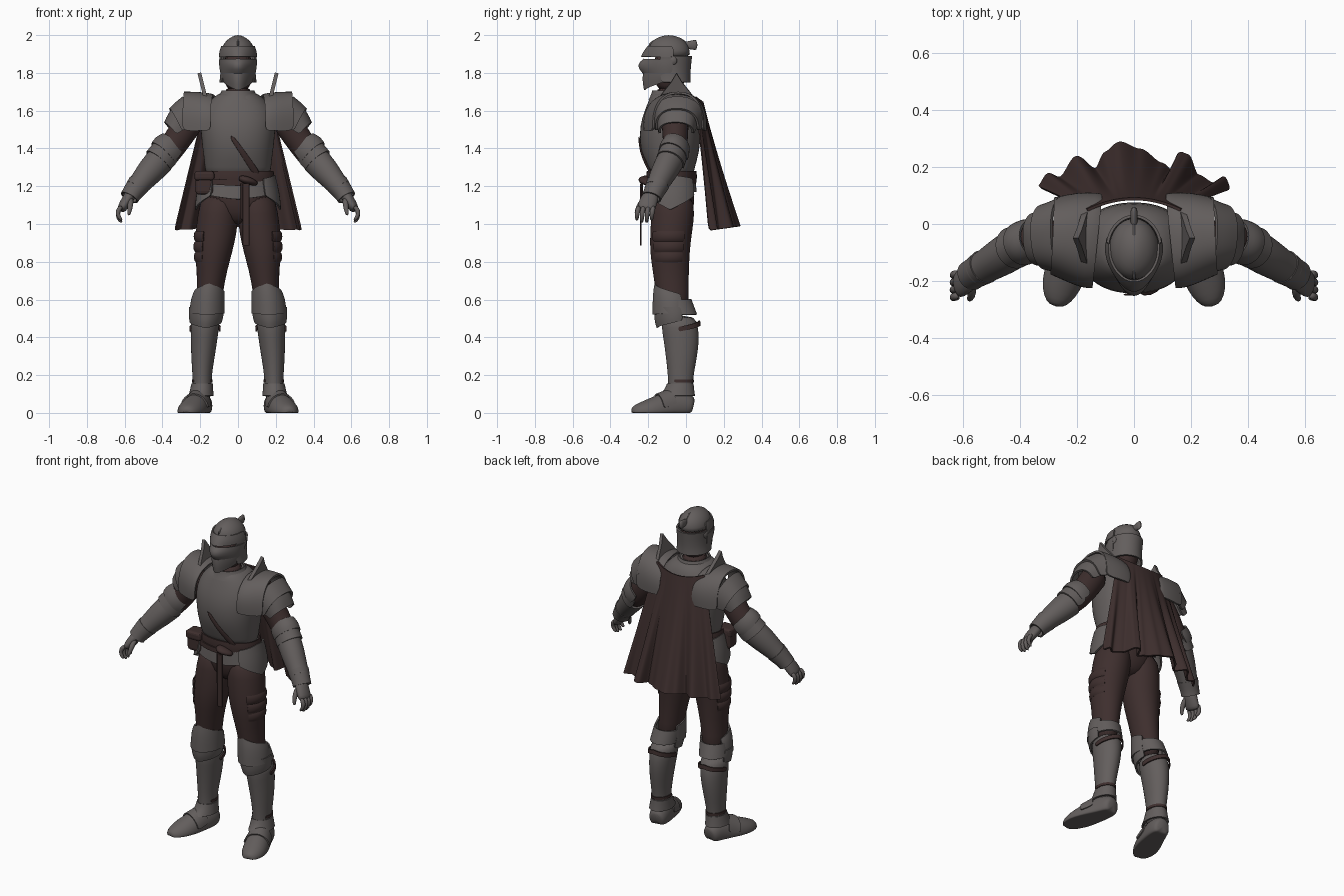
import bpy, bmesh, math
from mathutils import Vector


def material(name, rgb):
    m = bpy.data.materials.new(name)
    m.diffuse_color = (*rgb, 1)
    return m


STEEL = material("dark steel", (0.125, 0.112, 0.109))
CLOTH = material("dark brown cloth", (0.048, 0.028, 0.027))


def skin(name, rows, mat, closed=True, cap=True, thick=0.0, smooth=1):
    """Join rows of points into a smooth surface."""
    bm = bmesh.new()
    vs = [[bm.verts.new(p) for p in r] for r in rows]
    n = len(rows[0])
    for a, b in zip(vs, vs[1:]):
        for i in range(n if closed else n - 1):
            j = (i + 1) % n
            bm.faces.new((a[i], a[j], b[j], b[i]))
    if closed and cap and not thick:
        bm.faces.new(vs[0][::-1])
        bm.faces.new(vs[-1])
    bmesh.ops.recalc_face_normals(bm, faces=bm.faces[:])
    for f in bm.faces:
        f.smooth = True
    me = bpy.data.meshes.new(name)
    bm.to_mesh(me)
    bm.free()
    me.materials.append(mat)
    ob = bpy.data.objects.new(name, me)
    bpy.context.collection.objects.link(ob)
    if smooth:
        m = ob.modifiers.new("round", 'SUBSURF')
        m.levels = m.render_levels = smooth
    if thick:
        m = ob.modifiers.new("thickness", 'SOLIDIFY')
        m.thickness, m.offset = thick, 0
        m = ob.modifiers.new("edges", 'EDGE_SPLIT')
        m.split_angle = math.radians(45)
    return ob


def arc_points(arc, n):
    full = abs(arc[1] - arc[0]) >= 360
    for i in range(n if full else n + 1):
        f = i / n
        yield f, math.radians(arc[0] + f * (arc[1] - arc[0]))


def powr(v, p):
    return math.copysign(abs(v) ** p, v)


def loft(name, secs, mat, arc=(-180, 180), s=1, thick=0.0, p=1.0, n=24):
    """Horizontal rings (x, y, z, rx, ry, beak, dip); angle 0 faces the front."""
    rows = []
    for sec in secs:
        x, y, z, rx, ry, beak, dip = (tuple(sec) + (0, 0))[:7]
        rows.append([(s * (x + rx * powr(math.sin(t), p)),
                      y - ry * powr(math.cos(t), p) - beak * max(0, math.cos(t)) ** 5,
                      z + dip * (1 - abs(2 * f - 1))) for f, t in arc_points(arc, n)])
    return skin(name, rows, mat, arc[1] - arc[0] >= 360, True, thick)


def tube(name, secs, mat, s=1, ref=(0, 0, 1), arc=(-180, 180), thick=0.0, p=1.0, n=16, floor=None):
    """Rings (x, y, z, side radius, up radius) square to a path."""
    c = [Vector(q[:3]) for q in secs]
    rows = []
    for k, q in enumerate(secs):
        d = (c[min(k + 1, len(c) - 1)] - c[max(k - 1, 0)]).normalized()
        r = Vector(ref)
        u = (r - d * r.dot(d)).normalized()
        v = d.cross(u)
        pts = [c[k] + v * q[3] * powr(math.sin(t), p) + u * q[4] * powr(math.cos(t), p)
               for f, t in arc_points(arc, n)]
        rows.append([(s * w.x, w.y, w.z if floor is None else max(floor, w.z)) for w in pts])
    return skin(name, rows, mat, arc[1] - arc[0] >= 360, True, thick)


def box(name, loc, size, mat, bevel):
    bpy.ops.mesh.primitive_cube_add(size=1, location=loc)
    ob = bpy.context.object
    ob.name = name
    ob.scale = size
    bpy.ops.object.transform_apply(location=False, rotation=False, scale=True)
    ob.data.materials.append(mat)
    m = ob.modifiers.new("bevel", 'BEVEL')
    m.width, m.segments = bevel, 3


# Helmet: skull, back, brow, visor, chin guard, crest
loft("helmet_core", [(0, -.085, 1.70, .055, .06), (0, -.085, 1.76, .075, .085),
                     (0, -.085, 1.92, .085, .1)], CLOTH)
loft("helmet_skull", [(0, -.085, 1.875, .093, .112), (0, -.088, 1.92, .089, .11),
                      (0, -.092, 1.955, .077, .1), (0, -.092, 1.985, .048, .068),
                      (0, -.092, 2.0, .012, .018)], STEEL)
loft("helmet_back", [(0, -.08, 1.75, .094, .1), (0, -.083, 1.80, .086, .1),
                     (0, -.085, 1.89, .094, .113)], STEEL, arc=(60, 300), thick=.01)
loft("helmet_brow", [(0, -.085, 1.885, .098, .118, .032), (0, -.086, 1.91, .096, .118, .02),
                     (0, -.088, 1.94, .086, .107, .005)], STEEL, arc=(-100, 100), thick=.008)
loft("visor", [(0, -.09, 1.872, .096, .108, .025), (0, -.09, 1.84, .097, .112, .06),
               (0, -.09, 1.80, .09, .102, .035)], STEEL, arc=(-100, 100), thick=.008)
loft("chin_guard", [(0, -.088, 1.815, .09, .104, .03), (0, -.088, 1.785, .088, .102, .04, -.02),
                    (0, -.088, 1.775, .078, .096, .035, -.068)], STEEL, arc=(-105, 105), thick=.008)
tube("helmet_ridge", [(0, -.2, 1.94, .006, .01), (0, -.16, 1.975, .006, .01), (0, -.092, 1.994, .006, .008),
                      (0, -.03, 1.98, .006, .012), (0, .01, 1.94, .006, .012)], STEEL, ref=(0, .1, 1))
tube("crest_holder", [(0, -.02, 1.945, .012, .02), (0, .03, 1.948, .013, .022),
                      (0, .062, 1.948, .012, .034)], STEEL)
for s in (1, -1):
    tube("visor_pivot", [(.085, -.07, 1.865, .026, .026), (.1, -.07, 1.865, .024, .024)], STEEL, s)

# Neck and torso armour
loft("neck", [(0, -.085, 1.64, .085, .085), (0, -.085, 1.735, .073, .076)], CLOTH)
loft("collar", [(0, -.08, 1.655, .13, .115), (0, -.085, 1.685, .09, .095),
                (0, -.085, 1.705, .082, .09)], STEEL, thick=.01)
loft("breastplate", [(0, -.075, 1.23, .176, .115), (0, -.08, 1.30, .174, .125), (0, -.084, 1.38, .186, .156),
                     (0, -.085, 1.48, .197, .163), (0, -.08, 1.56, .2, .155), (0, -.07, 1.63, .175, .137),
                     (0, -.075, 1.68, .12, .112), (0, -.085, 1.70, .085, .085)], STEEL, p=.9, n=32)
loft("hips", [(0, -.07, .99, .05, .06), (0, -.068, 1.06, .165, .108), (0, -.068, 1.15, .192, .116),
              (0, -.072, 1.27, .172, .11)], CLOTH)
loft("waist_skirt", [(0, -.075, 1.25, .18, .12, 0, 0), (0, -.075, 1.19, .187, .128, 0, -.02),
                     (0, -.075, 1.165, .194, .131, 0, -.035)], STEEL, arc=(-80, 80), thick=.01, p=.85)
loft("waist_skirt_back", [(0, -.075, 1.25, .18, .118), (0, -.072, 1.17, .194, .124)],
     STEEL, arc=(110, 250), thick=.01)
loft("belt", [(0, -.076, 1.215, .188, .127), (0, -.076, 1.245, .192, .132),
              (0, -.076, 1.28, .186, .129)], CLOTH, thick=.008, p=.95)
loft("lower_belt", [(0, -.076, 1.20, .194, .135, 0, .01), (0, -.076, 1.23, .194, .135, 0, .01)],
     CLOTH, arc=(-100, 10), thick=.008, p=.88)
tube("chest_strap", [(-.04, -.249, 1.47, .012, .005), (.02, -.243, 1.385, .014, .005),
                     (.07, -.208, 1.31, .018, .006), (.11, -.176, 1.25, .018, .006)], CLOTH, ref=(0, -1, 0))
tube("belt_knot", [(.005, -.205, 1.245, .02, .014), (.035, -.222, 1.235, .04, .022),
                   (.07, -.21, 1.225, .034, .02), (.1, -.19, 1.21, .02, .012)], CLOTH)
box("hanging_strap", (.043, -.24, 1.05), (.036, .009, .33), CLOTH, .003)
box("short_hanging_strap", (.025, -.232, 1.12), (.022, .009, .19), CLOTH, .003)
box("belt_pouch", (-.178, -.15, 1.215), (.095, .085, .12), CLOTH, .02)
box("pouch_flap", (-.178, -.155, 1.255), (.105, .092, .05), CLOTH, .015)

# Cape with folds that grow toward the hem
HEM = [(-1, .13), (-.9, .175), (-.78, .16), (-.6, .235), (-.4, .19), (-.3, .25), (-.15, .285), (.06, .26),
       (.3, .21), (.39, .185), (.48, .25), (.57, .24), (.66, .17), (.84, .14), (.95, .165), (1, .12)]


def hem(u):
    for (a, ya), (b, yb) in zip(HEM, HEM[1:]):
        if u <= b:
            f = (u - a) / (b - a)
            return ya + (yb - ya) * f * f * (3 - 2 * f)
    return HEM[-1][1]


cape = []
for j in range(13):
    v = j / 12
    row = []
    for i in range(81):
        u = i / 40 - 1
        top, yt, base = 1.645 + .03 * u * u, .088 - .04 * u * u, .235 - .09 * u * u
        row.append(((.165 + .17 * v) * u, yt + (base - yt) * v + (hem(u) - base) * v ** 1.5,
                    top + (.965 + .14 * (hem(u) - .12) - top) * v))
    cape.append(row)
skin("cape", cape, CLOTH, closed=False, thick=.01)

for s in (1, -1):
    side = "left" if s > 0 else "right"
    # Shoulder plates with raised neck guard
    for k, secs in enumerate((
            [(.13, -.06, 1.525, .16, .155), (.15, -.058, 1.525, .165, .163), (.22, -.045, 1.525, .152, .17),
             (.285, -.042, 1.525, .13, .17)],
            [(.24, -.042, 1.54, .135, .14), (.28, -.044, 1.525, .118, .125), (.31, -.046, 1.51, .11, .11)],
            [(.27, -.048, 1.54, .108, .105), (.31, -.05, 1.51, .094, .09), (.338, -.052, 1.485, .088, .07)])):
        tube(f"{side}_shoulder_plate_{k}", secs, STEEL, s, ref=(0, 0, 1), arc=(-98, 98),
             thick=.012, p=.85, n=20)
    fin = [(-.15, 1.66), (-.12, 1.70), (-.08, 1.75), (-.05, 1.8), (-.02, 1.75), (.02, 1.70), (.05, 1.66)]
    skin(f"{side}_neck_guard", [[(s * .165, y, 1.64) for y, z in fin],
                                [(s * (.17 + (z - 1.66) * .25), y, z) for y, z in fin]],
         STEEL, closed=False, thick=.02, smooth=0)
    # Arm with overlapping forearm plates
    tube(f"{side}_upper_arm", [(.22, -.06, 1.6, .075, .08), (.28, -.057, 1.51, .072, .078),
                               (.345, -.055, 1.41, .066, .072), (.4, -.075, 1.345, .062, .072),
                               (.43, -.09, 1.315, .055, .06)], CLOTH, s)
    for k, (arc, secs) in enumerate((
            ((-125, 125), [(.345, -.05, 1.42, .066, .078), (.372, -.06, 1.392, .076, .092),
                           (.395, -.07, 1.368, .073, .084)]),
            ((-140, 140), [(.375, -.062, 1.385, .068, .08), (.42, -.083, 1.33, .071, .082)]),
            ((-180, 180), [(.41, -.08, 1.34, .066, .074), (.46, -.112, 1.285, .066, .071),
                           (.52, -.148, 1.215, .054, .054), (.545, -.163, 1.185, .053, .053)]),
            ((-180, 180), [(.525, -.15, 1.21, .058, .058), (.56, -.172, 1.165, .05, .048),
                           (.575, -.182, 1.14, .05, .046)]))):
        tube(f"{side}_forearm_plate_{k}", secs, STEEL, s, arc=arc, thick=.01)
    # Hand
    tube(f"{side}_palm", [(.56, -.175, 1.17, .04, .034), (.585, -.195, 1.13, .048, .03),
                          (.61, -.21, 1.09, .05, .028), (.62, -.215, 1.07, .046, .02)], STEEL, s, ref=(1, 0, .6))
    for i in range(4):
        y, d = -.172 - .026 * i, .012 * (i in (1, 2))
        tube(f"{side}_finger_{i}", [(.615, y, 1.095, .014, .014), (.638, y - .006, 1.07, .014, .014),
                                    (.635, y - .01, 1.04 - d, .012, .012), (.613, y - .01, 1.018 - d, .008, .008)],
             STEEL, s, ref=(0, 1, 0), n=10)
    tube(f"{side}_thumb", [(.57, -.205, 1.14, .018, .018), (.568, -.245, 1.105, .016, .016),
                           (.575, -.262, 1.065, .012, .012), (.58, -.265, 1.045, .007, .007)],
         STEEL, s, ref=(1, 0, 0), n=10)
    # Hip plate and thigh with padded bands
    loft(f"{side}_hip_plate", [(.1, -.072, 1.24, .092, .12, 0, .02), (.1, -.072, 1.18, .117, .128, 0, -.02),
                               (.102, -.072, 1.15, .121, .13, 0, -.075)], STEEL, arc=(20, 150), s=s, thick=.01)
    loft(f"{side}_thigh", [(.095, -.068, 1.17, .098, .105), (.106, -.068, 1.05, .108, .116),
                           (.116, -.08, .95, .11, .111), (.13, -.086, .85, .1, .106), (.138, -.08, .75, .08, .096),
                           (.148, -.075, .65, .07, .088), (.16, -.06, .5, .065, .08)], CLOTH, s=s)
    for k, (z, x, r) in enumerate(((.935, .118, .109), (.88, .126, .103), (.825, .131, .095))):
        loft(f"{side}_thigh_pad_{k}", [(x, -.083, z - .026, r - .004, r), (x, -.083, z - .013, r + .005, r + .004),
                                       (x, -.083, z + .013, r + .005, r + .004), (x, -.083, z + .026, r - .004, r)],
             CLOTH, arc=(35, 130), s=s, thick=.006)
    # Knee plates
    loft(f"{side}_knee_top", [(.152, -.072, .625, .076, .09, 0, .06), (.16, -.073, .6, .085, .094, .005, .03),
                              (.165, -.073, .53, .088, .092, .008, -.01)], STEEL, arc=(-120, 120), s=s, thick=.01)
    loft(f"{side}_knee_point", [(.167, -.066, .56, .088, .09, .005), (.169, -.06, .52, .088, .09, .015, -.03),
                                (.171, -.055, .49, .08, .084, .012, -.04)], STEEL, arc=(-115, 115), s=s, thick=.01)
    loft(f"{side}_knee_band", [(.16, -.06, .6, .08, .085), (.17, -.045, .52, .081, .1)], STEEL, s=s, thick=.01)
    # Shin armour and straps
    loft(f"{side}_shin", [(.172, -.04, .52, .077, .09), (.176, -.032, .45, .076, .098),
                          (.18, -.024, .38, .07, .094), (.186, -.024, .29, .062, .082),
                          (.19, -.028, .2, .051, .068), (.19, -.03, .13, .05, .064), (.19, -.03, .07, .052, .065)],
         STEEL, s=s)
    loft(f"{side}_knee_strap", [(.174, -.032, .455, .079, .103, 0, .035), (.175, -.03, .43, .078, .104, 0, .035)],
         CLOTH, arc=(85, 275), s=s, thick=.008)
    loft(f"{side}_ankle_strap", [(.19, -.028, .178, .052, .068), (.19, -.029, .162, .052, .068)],
         CLOTH, arc=(60, 300), s=s, thick=.006)
    loft(f"{side}_shin_cuff", [(.19, -.03, .155, .052, .066), (.193, -.035, .12, .057, .074),
                               (.195, -.042, .09, .062, .086, .015)], STEEL, s=s, thick=.01)
    # Armoured shoe
    tube(f"{side}_shoe", [(.185, .038, .03, .038, .045), (.187, .022, .035, .052, .06), (.193, -.02, .04, .06, .085),
                          (.21, -.08, .03, .066, .085), (.234, -.15, .015, .075, .078),
                          (.257, -.215, .008, .071, .058), (.269, -.265, .005, .05, .04),
                          (.274, -.29, .005, .022, .022)], STEEL, s, n=24, floor=0)
    tube(f"{side}_shoe_plate", [(.205, -.065, .035, .064, .092), (.219, -.11, .026, .071, .086),
                                (.23, -.14, .02, .076, .08)], STEEL, s, arc=(-85, 85), thick=.008)
